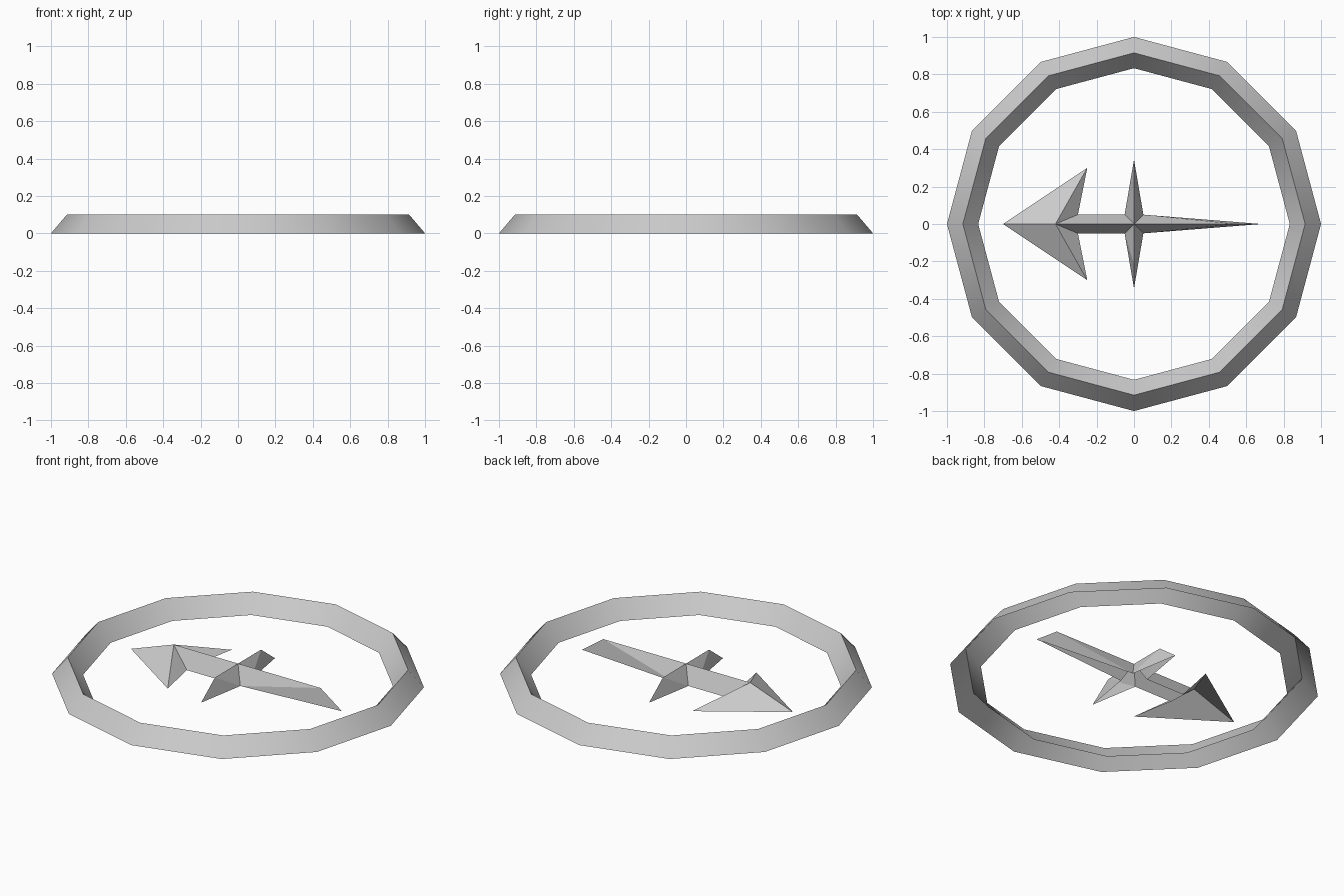
import bpy, bmesh, math
from mathutils import Matrix, Vector

if "Cube" in bpy.data.objects:
    bpy.data.objects.remove(bpy.data.objects["Cube"])

H = 0.10  # height of every ridge


def make_object(name, bm):
    mesh = bpy.data.meshes.new(name)
    bm.to_mesh(mesh)
    bm.free()
    obj = bpy.data.objects.new(name, mesh)
    bpy.context.collection.objects.link(obj)
    return obj


def half_shell(name, faces):
    """Open-bottomed shell: faces on the +y side, mirrored across y = 0."""
    bm = bmesh.new()
    for pts in faces:
        bm.faces.new([bm.verts.new(p) for p in pts])
    bmesh.ops.remove_doubles(bm, verts=bm.verts[:], dist=1e-5)
    bm.normal_update()
    for f in bm.faces:
        if f.normal.z < 0:
            f.normal_flip()
    obj = make_object(name, bm)
    mod = obj.modifiers.new("mirror", 'MIRROR')
    mod.use_axis = (False, True, False)
    return obj


def arm_side(notch, ridge, tip):
    """One flank of a pointed arm running out from the centre."""
    return [(centre, notch, ridge), (notch, tip, ridge)]


# Twelve-sided ring with a roof-shaped, open-bottomed section
profile = [(1.0, 0), (0.915, H), (0.833, 0)]
bm = bmesh.new()
loops = [[bm.verts.new((r * math.cos(i * math.pi / 6), r * math.sin(i * math.pi / 6), z))
          for i in range(12)] for r, z in profile]
for a, b in zip(loops, loops[1:]):
    for i in range(12):
        j = (i + 1) % 12
        bm.faces.new((a[i], a[j], b[j], b[i]))
ring = make_object("ring", bm)
bpy.context.view_layer.objects.active = ring
ring.select_set(True)
bpy.ops.object.shade_smooth_by_angle(angle=math.radians(35))

# Shared points of the needle
centre = (0, 0, H)
back, front = (-0.05, 0.05, 0), (0.05, 0.05, 0)
peak, neck = (-0.42, 0, H), (-0.30, 0.05, 0)
tip, barb = (-0.70, 0, 0), (-0.25, 0.30, 0)

# Arrow head, shaft, cross arms and long tail point
half_shell("arrow_head", [(tip, barb, peak), (peak, barb, neck)])
half_shell("arrow_shaft", [(peak, neck, back, centre)])
cross_ridge, cross_tip = (0, 0.215, H), (0, 0.345, 0)
half_shell("cross_arms", arm_side(back, cross_ridge, cross_tip)
           + arm_side(front, cross_ridge, cross_tip))
half_shell("tail_point", arm_side(front, (0.54, 0, H), (0.68, 0, 0)))
